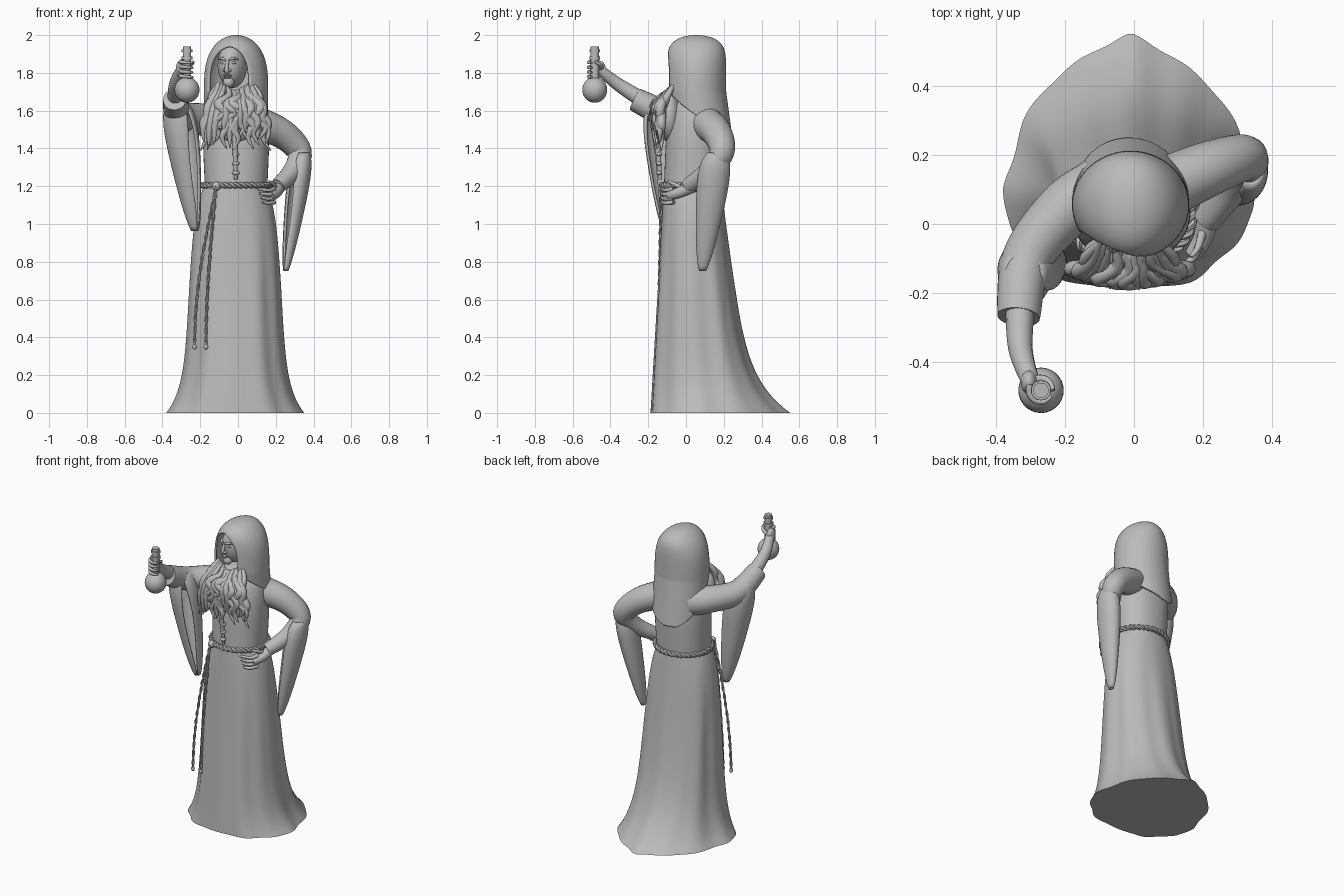
import bpy, bmesh, random
from math import sin, cos, pi, tau, sqrt, exp, radians, copysign
from mathutils import Vector, Quaternion
from mathutils.geometry import interpolate_bezier

random.seed(4)
default_cube = bpy.data.objects.get("Cube")
if default_cube:
    bpy.data.objects.remove(default_cube, do_unlink=True)

stone = bpy.data.materials.new("grey_stone")
stone.use_nodes = True
stone.diffuse_color = (0.5, 0.5, 0.5, 1)
stone.node_tree.nodes["Principled BSDF"].inputs["Base Color"].default_value = stone.diffuse_color


def finish(name, bm):
    bmesh.ops.recalc_face_normals(bm, faces=bm.faces)
    mesh = bpy.data.meshes.new(name)
    bm.to_mesh(mesh)
    bm.free()
    mesh.materials.append(stone)
    part = bpy.data.objects.new(name, mesh)
    bpy.context.collection.objects.link(part)
    bpy.context.view_layer.objects.active = part
    part.select_set(True)
    bpy.ops.object.shade_smooth_by_angle(angle=radians(50))
    part.select_set(False)
    return part


def skin(name, rings, closed=True):
    """Bridge rings of points; open rings become a thin cloth shell."""
    bm = bmesh.new()
    rings = [[bm.verts.new(point) for point in ring] for ring in rings]
    count = len(rings[0])
    for lower, upper in zip(rings, rings[1:]):
        for i in range(count if closed else count - 1):
            j = (i + 1) % count
            bm.faces.new((lower[i], lower[j], upper[j], upper[i]))
    if closed:
        bm.faces.new(rings[0])
        bm.faces.new(rings[-1])
    bmesh.ops.remove_doubles(bm, verts=bm.verts, dist=0.0002)
    part = finish(name, bm)
    if not closed:
        cloth = part.modifiers.new("cloth", "SOLIDIFY")
        cloth.thickness, cloth.offset = 0.012, -1
    return part


def oval(centre, half_width, front, back, sides=32, back_power=0.9, fold=None):
    """Closed level ring with its own front and back depths and an optional fold rule."""
    ring = []
    for i in range(sides):
        angle = tau * i / sides
        scale = fold(angle) if fold else 1
        c, s = cos(angle), sin(angle)
        depth, power = (back, back_power) if s > 0 else (front, 0.9)
        ring.append(centre + Vector((half_width * scale * copysign(abs(c) ** power, c),
                                     depth * scale * copysign(abs(s) ** power, s), 0)))
    return ring


def open_oval(centre, half_width, half_depth, facing, gap, sides=48):
    """Level ring left open by a half angle, gap, around the facing direction."""
    ring = []
    for i in range(sides):
        angle = radians(facing + gap + (360 - 2 * gap) * i / (sides - 1))
        ring.append(centre + Vector((half_width * cos(angle), half_depth * sin(angle), 0)))
    return ring


def smooth_path(points, steps):
    points = [Vector(p) for p in points]
    first, last = points[0], points[-1]
    padded = [first] + points + [last]
    path = [first]
    for before, start, end, after in zip(padded, padded[1:], padded[2:], padded[3:]):
        path += interpolate_bezier(start, start + (end - before) / 6, end - (after - start) / 6, end, steps + 1)[1:]
    return path


def frames(points, steps):
    """Smooth path points, each with a twist-free rotation."""
    path, turn, result = smooth_path(points, steps), Quaternion(), []
    for i, point in enumerate(path):
        tangent = path[min(i + 1, len(path) - 1)] - path[max(i - 1, 0)]
        turn = (turn @ Vector((0, 0, 1))).rotation_difference(tangent) @ turn
        result.append((point, turn.copy()))
    return result


def tube(name, points, radius, tip, sides=10, steps=6, bulge=False):
    track = frames(points, steps)
    rings = []
    for i, (point, turn) in enumerate(track):
        along = i / (len(track) - 1)
        size = radius + (tip - radius) * along
        if bulge:
            size *= sin(pi * (0.1 + 0.88 * along))
        rings.append([point + turn @ (Vector((cos(tau * k / sides), sin(tau * k / sides), 0)) * size)
                      for k in range(sides)])
    return skin(name, rings)


def rope(name, points, radius, steps):
    """Two strands wound around one path."""
    track = frames(points, steps)
    for strand in range(2):
        phase = strand * pi
        wound = [point + turn @ (Vector((cos(i + phase), sin(i + phase), 0)) * radius * 0.6)
                 for i, (point, turn) in enumerate(track)]
        tube(f"{name}_strand_{strand + 1}", wound, radius * 0.75, radius * 0.75, sides=6, steps=2)


def ball(name, centre, size, turn=0):
    bm = bmesh.new()
    bmesh.ops.create_uvsphere(bm, u_segments=28, v_segments=16, radius=1)
    bmesh.ops.scale(bm, vec=size, verts=bm.verts)
    part = finish(name, bm)
    part.location, part.rotation_euler.z = centre, turn


# Skirt: narrow waist, full hips, flared hem and a tapering train at the back
skirt = []
for i in range(49):
    z = 1.2 * i / 48
    flare = exp(-6 * z)
    half_width = 0.27 - 0.045 * z + 0.09 * exp(-8 * z) - 0.05 * exp(8 * (z - 1.2))
    back = 0.33 - 0.12 * z + 0.21 * flare
    front = 0.06 * z - 0.19
    middle = (front + back) / 2 - 0.07 * flare
    depth = 0.03 * min(1, max(0, 1.15 - z) * 2)
    skirt.append(oval(Vector((-0.015, middle, z)), half_width, middle - front, back - middle, 96, 0.9 + 0.3 * flare,
                      lambda a: 1 + depth * (0.6 * sin(7 * a + 3.3) + 0.4 * sin(12 * a + 2))))
skin("skirt", skirt)

# Bodice rounding over into the shoulders
bodice = []
for i in range(25):
    rise = i / 25
    round_off = sqrt(1 - rise ** 5)
    depth = 0.152 * round_off
    bodice.append(oval(Vector((-0.01, 0.035 + 0.02 * rise, 1.19 + 0.53 * rise)),
                       (0.165 + 0.025 * rise) * round_off, depth, depth, 64))
skin("bodice", bodice)

# Hood: domed top, arched opening at the face, draped to a rounded point down the back
hood = []
for i in range(24):
    drop = 0.97 * (1 - i / 24)
    hood.append(open_oval(Vector((-0.01, 0.055 + 0.04 * drop, 1.7 - 0.3 * drop)),
                          0.17, 0.158, 33 * drop - 108, 42 + 110 * drop + 25 * drop ** 8))
for i in range(41):
    rise = sin(pi / 2 * i / 40)
    gap = 42 * sqrt(max(0, 1 - (rise / 0.8) ** 4))
    hood.append(open_oval(Vector((-0.01, 0.055, 1.7 + 0.3 * rise)),
                          0.17 * sqrt(1 - rise ** 3), 0.158 * sqrt(1 - rise ** 7), -108, gap))
skin("hood", hood, closed=False)

# Head and face, turned slightly to the right
head_turn = -0.28


def on_face(side, out, z):
    c, s = cos(head_turn), sin(head_turn)
    return (c * side + s * out - 0.03, s * side - c * out + 0.03, z)


def feature(name, side, out, z, size):
    ball(name, on_face(side, out, z), size, head_turn)


feature("head", 0, 0, 1.84, (0.076, 0.1, 0.12))
feature("chin", 0, 0.07, 1.75, (0.03, 0.03, 0.03))
feature("lower_lip", 0, 0.095, 1.776, (0.02, 0.012, 0.006))
feature("upper_lip", 0, 0.097, 1.786, (0.023, 0.012, 0.005))
tube("nose", [on_face(0, 0.093, 1.87), on_face(0, 0.11, 1.82), on_face(0, 0.1, 1.805)], 0.008, 0.014)
for side, word in ((-1, "right"), (1, "left")):
    feature(word + "_nostril", side * 0.014, 0.1, 1.814, (0.01, 0.012, 0.008))
    feature(word + "_eye", side * 0.03, 0.084, 1.853, (0.015, 0.011, 0.007))
    tube(word + "_brow", [on_face(side * 0.01, 0.1, 1.866), on_face(side * 0.03, 0.094, 1.877),
                          on_face(side * 0.056, 0.075, 1.87)], 0.008, 0.008, bulge=True)

# Long wavy hair and beard, built from two layers of tapered locks
ball("beard_mass", (-0.015, -0.085, 1.57), (0.135, 0.065, 0.14))
locks = 13
for layer in range(2):
    for i in range(locks):
        across = 2 * i / (locks - 1) - 1
        inward = 1 - abs(across)
        wave = random.uniform(-0.025, 0.025)
        top = 1.75 - 0.05 * inward
        bottom = 1.38 + 0.08 * random.random() + 0.1 * inward * layer
        front = -0.13 - 0.03 * (1 - across * across) - 0.008 * layer
        start = -0.055 - 0.03 * inward
        path = []
        for k in range(6):
            along = k / 5
            spread = 0.085 + 0.085 * sin(along * pi / 2)
            forward = sin(min(1, along * 2) * pi / 2)
            path.append((across * spread - 0.015 + wave * copysign(min(1, k), k % 2 - 0.5),
                         start + (front - start) * forward, top + (bottom - top) * along))
        tube(f"hair_lock_{layer * locks + i + 1}", path, 0.024, 0.026, sides=8, bulge=True)

# Thin braid hanging from the beard
tube("beard_braid", [(-0.015, -0.165, 1.55), (-0.015, -0.15, 1.4), (-0.012, -0.135, 1.235)], 0.022, 0.008)
for knot in range(3):
    ball("braid_knot", (-0.012, -0.142, 1.27 + 0.05 * knot), (0.02, 0.016, 0.012))


def drape(name, top, bottom, half_width, half_depth, facing):
    """Hanging sleeve, rounded above, narrowing to a blunt point and slit on one side."""
    top, bottom = Vector(top), Vector(bottom)
    rings = []
    for i in range(1, 32):
        rise = i / 32
        size = sqrt(rise) * sqrt(1 - rise ** 8)
        rings.append(open_oval(bottom.lerp(top, rise), half_width * size, half_depth * size,
                               facing, 22 * sin(pi * rise)))
    skin(name, rings, closed=False)


# Raised right arm
tube("right_sleeve", [(-0.1, 0.1, 1.54), (-0.2, 0.04, 1.555), (-0.31, -0.1, 1.58), (-0.335, -0.27, 1.66)],
     0.095, 0.062, 24, 10)
drape("right_sleeve_drape", (-0.325, -0.14, 1.67), (-0.225, -0.1, 0.94), 0.11, 0.115, -50)
tube("right_forearm", [(-0.33, -0.22, 1.65), (-0.33, -0.36, 1.74), (-0.3, -0.46, 1.82)], 0.045, 0.026, 14)
ball("right_palm", (-0.305, -0.46, 1.82), (0.024, 0.035, 0.045))

# Round flask with a ringed neck, gripped by curled fingers
flask_x, flask_y = -0.27, -0.483
ball("flask_bulb", (flask_x, flask_y, 1.71), (0.066, 0.066, 0.068))


def disc(name, radius, low, high):
    skin(name, [oval(Vector((flask_x, flask_y, z)), radius, radius, radius) for z in (low, high)])


disc("flask_neck", 0.022, 1.75, 1.94)
disc("flask_collar", 0.029, 1.87, 1.888)
disc("flask_lip", 0.028, 1.91, 1.924)


def curl(name, z, first, last, radius, rise):
    """Finger bent around the flask neck between two directions in degrees."""
    bend = []
    for i in range(5):
        angle = radians(first + (last - first) * i / 4)
        bend.append((flask_x + 0.034 * cos(angle), flask_y + 0.034 * sin(angle), z + rise * i))
    tube(name, bend, radius, radius / 2, sides=8)


for i in range(4):
    curl(f"right_finger_{i + 1}", 1.785 + 0.025 * i, 150, 330, 0.013, -0.002)
curl("right_thumb", 1.82, 130, 0, 0.014, 0.01)

# Left arm bent, hand on the hip
tube("left_sleeve", [(0.08, 0.1, 1.54), (0.23, 0.165, 1.48), (0.325, 0.19, 1.38), (0.29, 0.12, 1.28), (0.21, 0.01, 1.2)],
     0.092, 0.04, 24)
drape("left_sleeve_drape", (0.345, 0.165, 1.4), (0.25, 0.085, 0.73), 0.074, 0.103, -130)
tube("left_hand", [(0.22, 0.04, 1.2), (0.2, -0.04, 1.165), (0.17, -0.09, 1.15)], 0.034, 0.024, 14)
for i in range(4):
    z = 1.185 - 0.023 * i
    tube(f"left_finger_{i + 1}", [(0.19, -0.065, z), (0.165, -0.105, z - 0.006), (0.105 + 0.008 * i, -0.13, z)],
         0.014, 0.007, sides=8)
tube("left_thumb", [(0.2, -0.02, 1.19), (0.185, -0.07, 1.215), (0.165, -0.095, 1.225)], 0.014, 0.006)

# Rope belt with a knot and two hanging cords
belt = []
for i in range(25):
    angle = tau * i / 24
    belt.append((0.178 * cos(angle) - 0.01, 0.035 + 0.162 * sin(angle), 1.205))
rope("belt", belt, 0.013, 5)
ball("belt_knot", (-0.115, -0.115, 1.2), (0.022, 0.02, 0.024))
for name, swing in (("long_cord", 0.115), ("short_cord", 0.055)):
    cord = []
    for i in range(6):
        along = i / 5
        cord.append((-0.115 - swing * sin(along * pi / 2), -0.13 - 0.018 * along, 1.2 - 0.85 * along))
    rope(name, cord, 0.007, 10)
    ball(name + "_end", cord[-1], (0.012, 0.012, 0.015))
